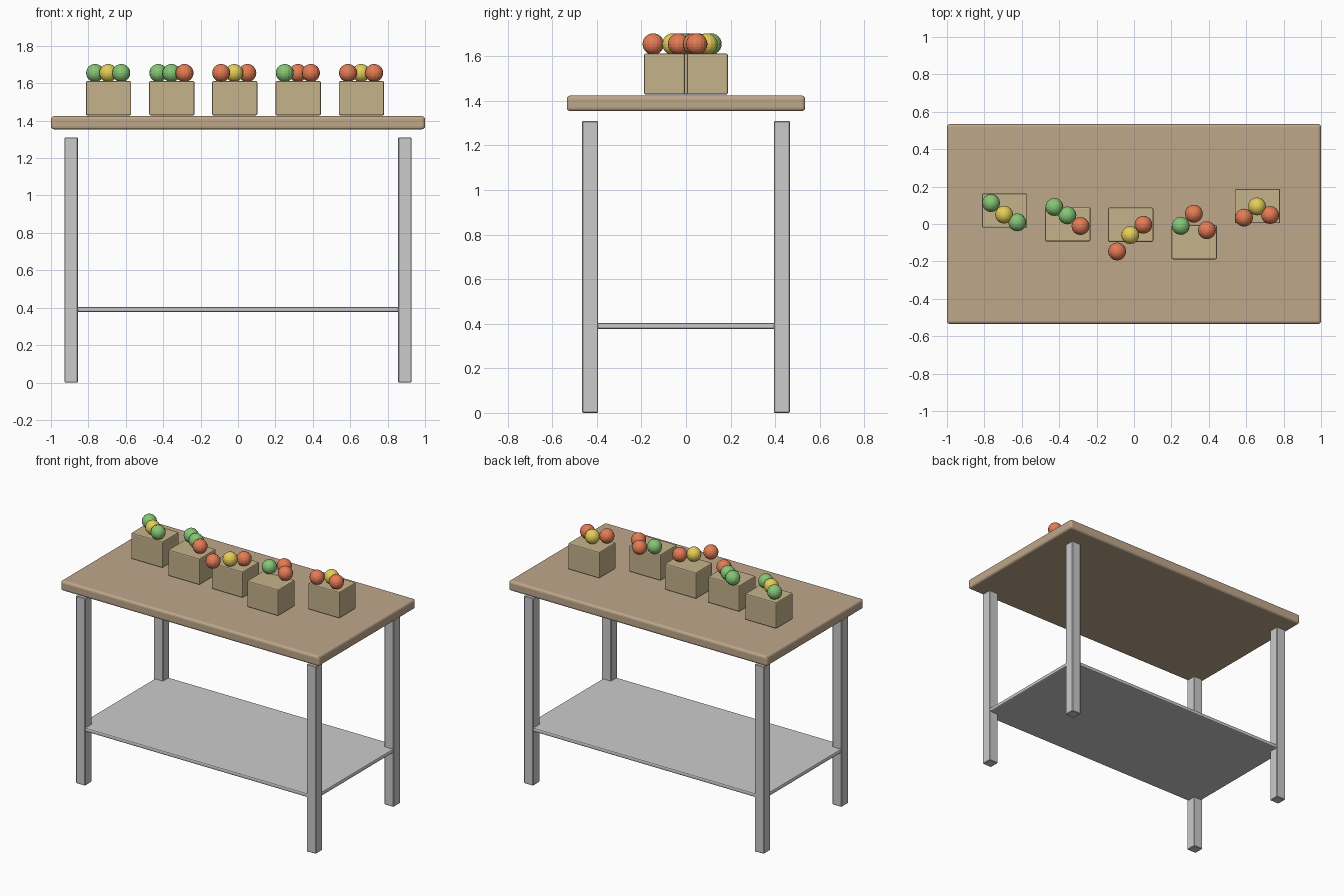
import bpy

if "Cube" in bpy.data.objects:
    bpy.data.objects.remove(bpy.data.objects["Cube"])

def material(name, rgb):
    m = bpy.data.materials.new(name)
    m.diffuse_color = (*rgb, 1)
    m.use_nodes = True
    m.node_tree.nodes["Principled BSDF"].inputs["Base Color"].default_value = m.diffuse_color
    return m

WOOD = material("wood", (0.52, 0.39, 0.26))
CARD = material("card", (0.56, 0.45, 0.26))
COLOURS = {"g": material("green", (0.24, 0.56, 0.18)),
           "y": material("yellow", (0.78, 0.62, 0.10)),
           "r": material("red", (0.78, 0.20, 0.09))}

def box(name, centre, size, bevel, segments=1, mat=None):
    bpy.ops.mesh.primitive_cube_add(size=1, location=centre)
    ob = bpy.context.object
    ob.name = name
    ob.scale = size
    bpy.ops.object.transform_apply(location=False, rotation=False, scale=True)
    b = ob.modifiers.new("bevel", 'BEVEL')
    b.width, b.segments = bevel, segments
    if mat:
        ob.data.materials.append(mat)
    return ob

# Table top
box("table_top", (0, 0, 1.389), (2.0, 1.07, 0.07), 0.016, 3, WOOD)

# Legs stop just short of the top
for sx, side in ((-1, "left"), (1, "right")):
    for sy, end in ((-1, "front"), (1, "back")):
        box(f"{end}_{side}_leg", (sx * 0.892, sy * 0.43, 0.655), (0.072, 0.072, 1.31), 0.004)

# Lower shelf
box("lower_shelf", (0, 0, 0.39), (1.846, 0.924, 0.028), 0.009, 2)

# Bins, each with three balls: x, y, ball colours, ball y positions
bins = [(-0.692, 0.072, "gyg", (0.112, 0.05, 0.009)),
        (-0.354, -0.002, "ggr", (0.091, 0.046, -0.011)),
        (-0.018, -0.004, "ryr", (-0.147, -0.059, -0.004)),
        (0.322, -0.097, "grr", (-0.01, 0.055, -0.033)),
        (0.660, 0.096, "ryr", (0.034, 0.094, 0.048))]
for i, (x, y, colours, ball_ys) in enumerate(bins, 1):
    box(f"bin_{i}", (x, y, 1.52), (0.242, 0.183, 0.183), 0.007, 2, CARD)
    for j, (c, by) in enumerate(zip(colours, ball_ys)):
        bpy.ops.mesh.primitive_uv_sphere_add(segments=16, ring_count=12, radius=0.048,
                                             location=(x - 0.002 + (j - 1) * 0.07, by, 1.655))
        ball = bpy.context.object
        ball.name = f"ball_{i}_{j + 1}"
        ball.data.materials.append(COLOURS[c])
